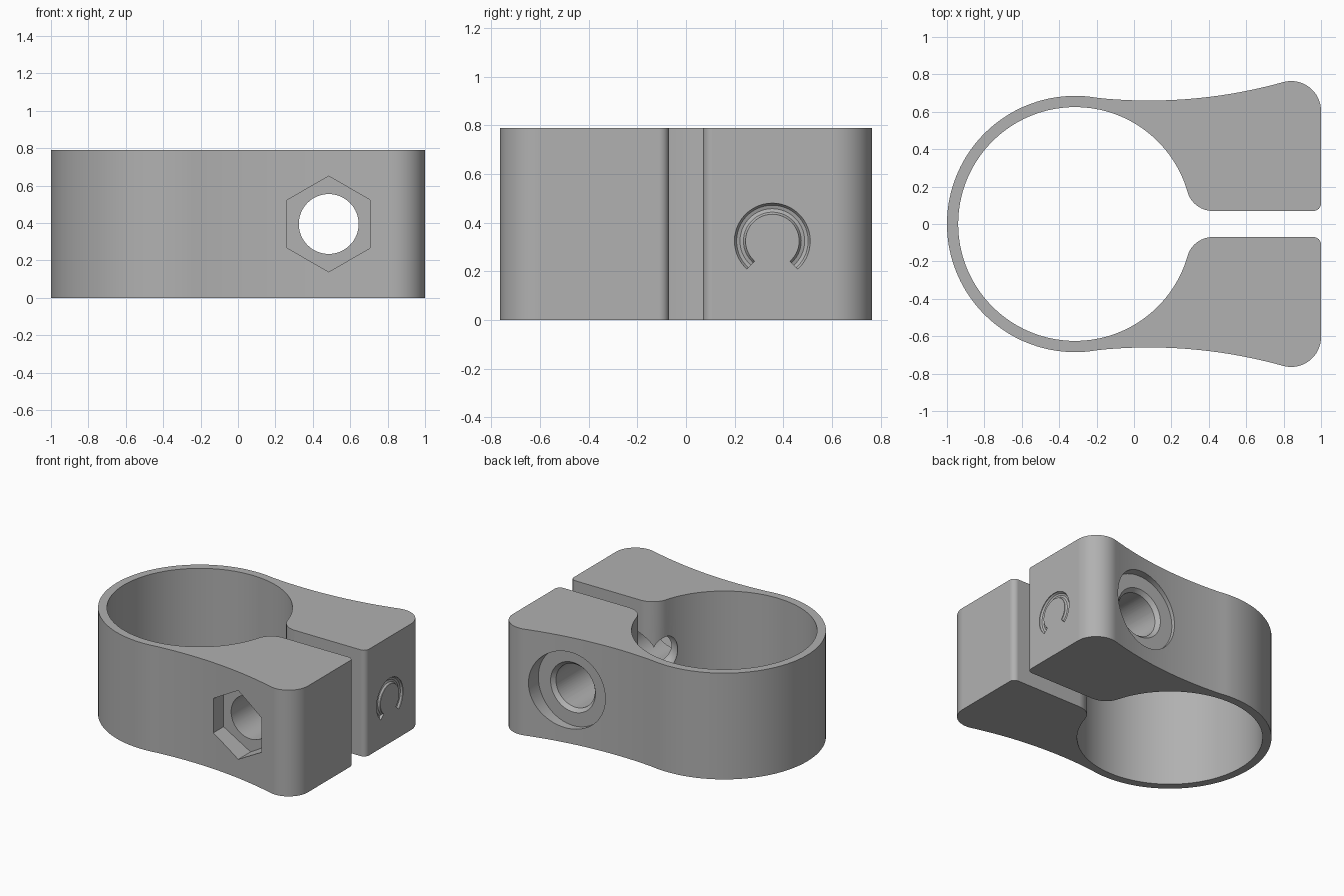
import bpy, bmesh
from math import sin, cos, pi, atan2, radians
from mathutils import Matrix

if "Cube" in bpy.data.objects:
    bpy.data.objects.remove(bpy.data.objects["Cube"])

HEIGHT = 0.79
BOLT_X, BOLT_Z = 0.485, 0.395

grey = bpy.data.materials.new("plain_grey")
grey.use_nodes = True
grey.diffuse_color = (0.44, 0.44, 0.44, 1)
grey.node_tree.nodes["Principled BSDF"].inputs["Base Color"].default_value = (0.44, 0.44, 0.44, 1)


def arc(cx, cy, r, a0, a1, n):
    angles = [a0 + (a1 - a0) * i / n for i in range(n + 1)]
    return [(cx + r * cos(a), cy + r * sin(a)) for a in angles]


def mesh_object(name, bm):
    bmesh.ops.recalc_face_normals(bm, faces=bm.faces[:])
    mesh = bpy.data.meshes.new(name)
    bm.to_mesh(mesh)
    bm.free()
    obj = bpy.data.objects.new(name, mesh)
    bpy.context.collection.objects.link(obj)
    mesh.materials.append(grey)
    return obj


# Half outline: ring, waisted flank, rounded corner, slot wall, bore
ring_x, ring_r, bore_r = -0.315, 0.685, 0.625
waist_x, waist_y, waist_r = 0.08, 3.32, 2.66
corner_r, nose_r, lip_r, slot = 0.16, 0.04, 0.14, 0.07
corner_x = 1 - corner_r
corner_y = waist_y - ((waist_r + corner_r) ** 2 - (corner_x - waist_x) ** 2) ** 0.5
lip_y = slot + lip_r
lip_x = ring_x + ((bore_r + lip_r) ** 2 - lip_y ** 2) ** 0.5
ring_a = atan2(waist_y, waist_x - ring_x)
flank_a = atan2(corner_y - waist_y, corner_x - waist_x)
bore_a = atan2(lip_y, lip_x - ring_x)

half = arc(ring_x, 0, ring_r, pi, ring_a, 40)
half += arc(waist_x, waist_y, waist_r, ring_a - pi, flank_a, 24)[1:]
half += arc(corner_x, corner_y, corner_r, flank_a + pi, 0, 16)[1:]
half += arc(1 - nose_r, slot + nose_r, nose_r, 0, -pi / 2, 6)
half += arc(lip_x, lip_y, lip_r, -pi / 2, bore_a - pi, 12)
half += arc(ring_x, 0, bore_r, bore_a, pi, 64)[1:]
outline = half + [(x, -y) for x, y in reversed(half[1:-1])]

# Clamp body
bm = bmesh.new()
base = bm.faces.new([bm.verts.new((x, y, 0)) for x, y in outline])
top = bmesh.ops.extrude_face_region(bm, geom=[base])["geom"]
bmesh.ops.translate(bm, vec=(0, 0, HEIGHT), verts=[v for v in top if isinstance(v, bmesh.types.BMVert)])
body = mesh_object("clamp_body", bm)


def bolt_cutter(name, r_front, r_back, y0, y1, sides):
    """Prism or cone along y, centred on the bolt axis."""
    bm = bmesh.new()
    bmesh.ops.create_cone(bm, cap_ends=True, segments=sides, radius1=r_back, radius2=r_front, depth=y1 - y0)
    place = Matrix.Translation((BOLT_X, (y0 + y1) / 2, BOLT_Z)) @ Matrix.Rotation(pi / 2, 4, 'X')
    bmesh.ops.transform(bm, matrix=place, verts=bm.verts[:])
    return mesh_object(name, bm)


def relief_cutter(side):
    """Rounded relief where the bolt hole breaks into the bore."""
    bm = bmesh.new()
    bmesh.ops.create_uvsphere(bm, u_segments=32, v_segments=16, radius=0.1)
    place = Matrix.Translation((0.31, side * 0.19, BOLT_Z)) @ Matrix.Diagonal((0.8, 1.05, 1.3, 1))
    bmesh.ops.transform(bm, matrix=place, verts=bm.verts[:])
    return mesh_object("hole_relief", bm)


def groove_cutter():
    """Horseshoe tube on the end face."""
    curve = bpy.data.curves.new("horseshoe_groove", 'CURVE')
    curve.dimensions = '3D'
    curve.bevel_depth = 0.024
    curve.bevel_resolution = 3
    curve.use_fill_caps = True
    path = arc(0.355, 0.325, 0.133, radians(-48), radians(228), 40)
    spline = curve.splines.new('POLY')
    spline.points.add(len(path) - 1)
    for point, (y, z) in zip(spline.points, path):
        point.co = (1.003, y, z, 1)
    obj = bpy.data.objects.new("groove_curve", curve)
    bpy.context.collection.objects.link(obj)
    bpy.context.view_layer.update()
    mesh = bpy.data.meshes.new_from_object(obj.evaluated_get(bpy.context.evaluated_depsgraph_get()))
    bm = bmesh.new()
    bm.from_mesh(mesh)
    bpy.data.objects.remove(obj)
    bmesh.ops.remove_doubles(bm, verts=bm.verts[:], dist=0.0001)
    return mesh_object("horseshoe_groove", bm)


# Bolt hole, nut pocket, round counterbore, softened rim, reliefs and groove
cutters = [
    bolt_cutter("bolt_hole", 0.16, 0.16, -1, 1, 64),
    bolt_cutter("nut_pocket", 0.256, 0.256, -1, -0.545, 6),
    bolt_cutter("head_counterbore", 0.285, 0.285, 0.635, 1, 64),
    bolt_cutter("hole_rim", 0.159, 0.186, 0.605, 0.637, 64),
    relief_cutter(1), relief_cutter(-1), groove_cutter(),
]
bpy.context.view_layer.objects.active = body
for cutter in cutters:
    cutter.hide_render = True
    cut = body.modifiers.new(cutter.name, 'BOOLEAN')
    cut.operation = 'DIFFERENCE'
    cut.solver = 'EXACT'
    cut.object = cutter
    bpy.ops.object.modifier_apply(modifier=cut.name)
    bpy.data.objects.remove(cutter)

# Smooth curved walls, crisp edges
bpy.ops.object.select_all(action='DESELECT')
body.select_set(True)
bpy.ops.object.shade_smooth_by_angle(angle=radians(30))
weighted = body.modifiers.new("weighted_normals", 'WEIGHTED_NORMAL')
weighted.keep_sharp = True
